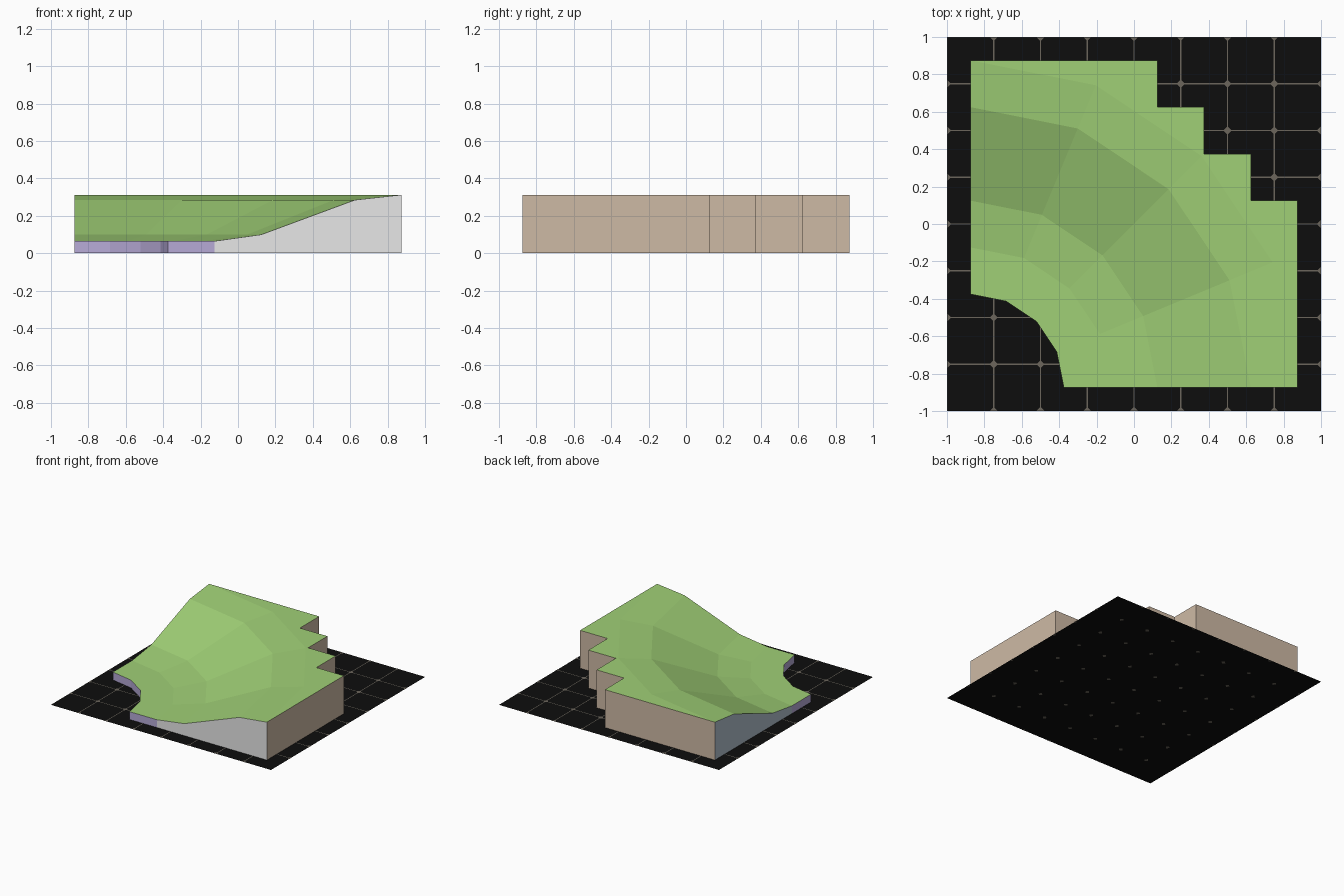
import bpy, bmesh, math
from mathutils import Vector

if "Cube" in bpy.data.objects:
    bpy.data.objects.remove(bpy.data.objects["Cube"])


def material(name, rgb):
    lin = [((c / 255 + 0.055) / 1.055) ** 2.4 if c > 10 else c / 3295 for c in rgb]
    m = bpy.data.materials.new(name)
    m.diffuse_color = (*lin, 1)
    m.use_nodes = True
    m.node_tree.nodes["Principled BSDF"].inputs["Base Color"].default_value = m.diffuse_color
    return m


GREEN = material("grass green", (160, 208, 118))
TAN = material("earth tan", (206, 186, 165))
PURPLE = material("pale purple", (182, 170, 214))
WHITE = material("cut white", (246, 246, 246))
SLATE = material("cut blue grey", (178, 192, 205))
BLACK = material("base black", (13, 13, 13))
GREY = material("grid grey", (108, 102, 92))


def build(name, polys, mat, hint):
    """Flat-shaded object from polygons, each turned to face along hint."""
    bm = bmesh.new()
    for p in polys:
        f = bm.faces.new([bm.verts.new(v) for v in p])
        f.normal_update()
        if f.normal.dot(Vector(hint)) < 0:
            f.normal_flip()
    bmesh.ops.remove_doubles(bm, verts=bm.verts, dist=1e-5)
    me = bpy.data.meshes.new(name)
    bm.to_mesh(me)
    bm.free()
    me.materials.append(mat)
    ob = bpy.data.objects.new(name, me)
    bpy.context.collection.objects.link(ob)
    return ob


def wall(name, path, height, mat, hint):
    quads = [[(*a, 0.001), (*b, 0.001), (*b, height), (*a, height)]
             for a, b in zip(path, path[1:])]
    build(name, quads, mat, hint)


# Slope profile (radius, height) swept a quarter turn about the near left corner
C = -0.875
LOW, HIGH = 0.065, 0.3125
PROFILE = [(0.5, LOW), (0.75, LOW), (1.0, 0.1), (1.5, 0.285), (1.75, HIGH)]


def arc(r):
    return [(C + r * math.cos(i * math.pi / 8), C + r * math.sin(i * math.pi / 8))
            for i in range(5)]


polys = []
for (r0, z0), (r1, z1) in zip(PROFILE, PROFILE[1:]):
    a, b = arc(r0), arc(r1)
    for i in range(4):
        polys.append([(*a[i], z0), (*b[i], z1), (*b[i + 1], z1), (*a[i + 1], z0)])

# Flat plateau out to the stepped edge
steps = [(-0.875, 0.875), (0.125, 0.875), (0.125, 0.625), (0.375, 0.625),
         (0.375, 0.375), (0.625, 0.375), (0.625, 0.125), (0.875, 0.125),
         (0.875, -0.875)]
polys.append([(*p, HIGH) for p in arc(1.75) + steps[1:-1]])
build("grass_slope", polys, GREEN, (0, 0, 1))

# Outer stepped walls and low inner wall with its two end strips
wall("stepped_walls", steps, HIGH, TAN, (1, 1, 0))
inner = arc(0.5)
wall("inner_wall", [(-0.125, C)] + inner + [(C, -0.125)], LOW, PURPLE, (-1, -1, 0))

# Cut sides on the front and left
section = [(r, z) for r, z in PROFILE[1:]] + [(1.75, 0.001), (0.75, 0.001)]
build("front_cut", [[(C + r, C, z) for r, z in section]], WHITE, (0, -1, 0))
build("left_cut", [[(C, C + r, z) for r, z in section]], SLATE, (-1, 0, 0))

# Base sheet
build("base_sheet", [[(-1, -1, 0.001), (1, -1, 0.001), (1, 1, 0.001), (-1, 1, 0.001)]],
      BLACK, (0, 0, 1))


# Thin grid lines and diamond dots, clipped to the sheet
def clip(x, y, z):
    return (max(-1, min(1, x)), max(-1, min(1, y)), z)


def dots(z, s):
    out = []
    for i in range(-4, 5):
        for j in range(-4, 5):
            x, y = i / 4, j / 4
            if abs(i) == 4 and abs(j) == 4:
                continue
            out.append([clip(x + s, y, z), clip(x, y + s, z),
                        clip(x - s, y, z), clip(x, y - s, z)])
    return [[v for k, v in enumerate(p) if v not in p[:k]] for p in out]


W = 0.003
lines = []
for i in range(-4, 4):
    t = i / 4
    lines.append([clip(t - W, -1, 0.002), clip(t + W, -1, 0.002),
                  clip(t + W, 1, 0.002), clip(t - W, 1, 0.002)])
    lines.append([clip(-1, -t - W, 0.002), clip(1, -t - W, 0.002),
                  clip(1, -t + W, 0.002), clip(-1, -t + W, 0.002)])
build("grid_lines", lines, GREY, (0, 0, 1))
build("grid_dots", dots(0.0025, 0.022), GREY, (0, 0, 1))
build("underside_dots", dots(0.0, 0.018), GREY, (0, 0, -1))
